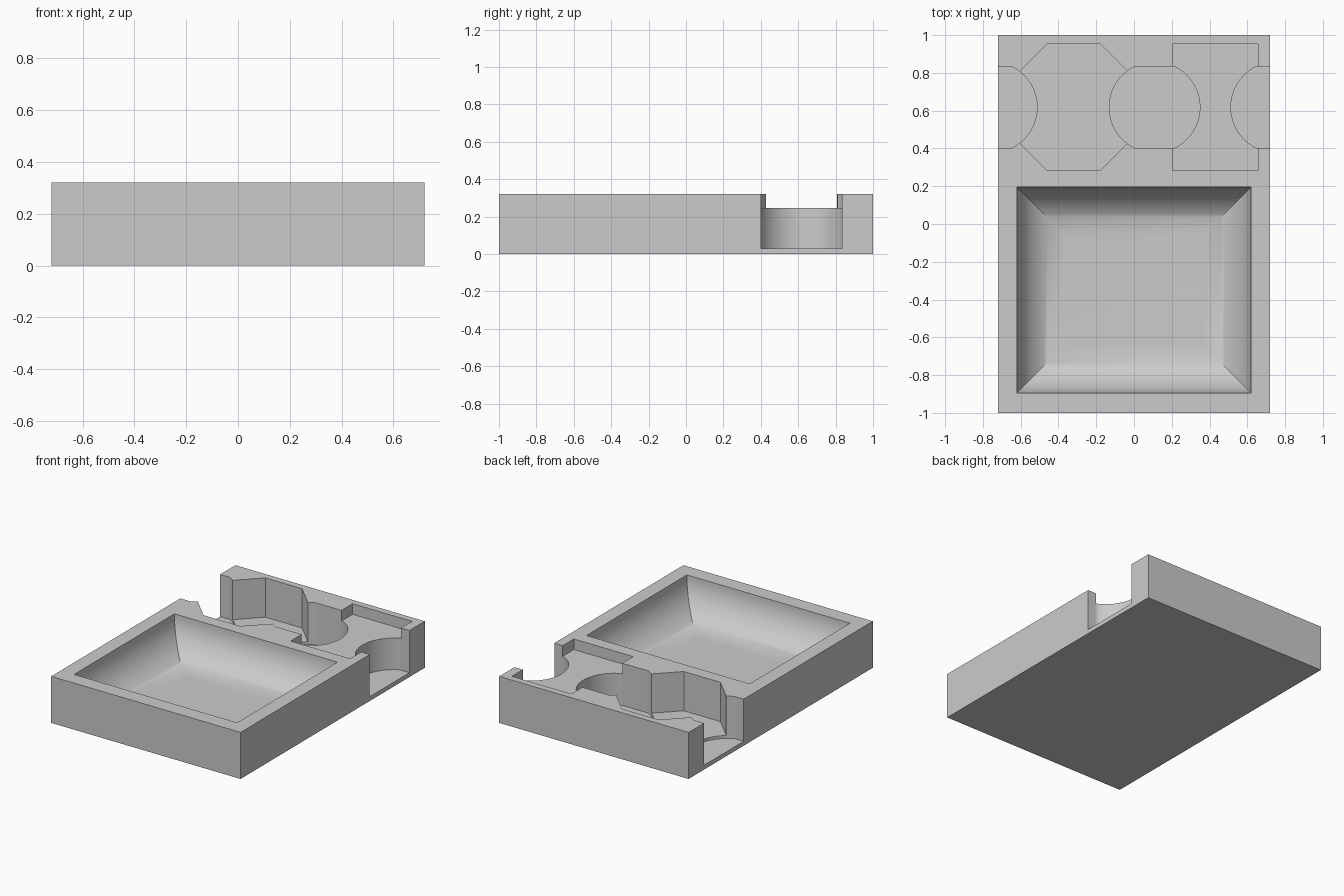
import bpy
import bmesh
from math import sin, cos, pi, radians

cube = bpy.data.objects.get("Cube")
if cube:
    bpy.data.objects.remove(cube, do_unlink=True)

TOP = 0.32      # height of the tray
ABOVE = 0.45    # cutters reach past the top
ROW_Y = 0.618   # centre line of the pocket row

grey = bpy.data.materials.new("plain grey")
grey.use_nodes = True
colour = (0.6, 0.6, 0.6, 1)
grey.diffuse_color = colour
grey.node_tree.nodes["Principled BSDF"].inputs["Base Color"].default_value = colour


def loft(name, rings):
    """Closed solid through a stack of matching rings, lowest first."""
    bm = bmesh.new()
    loops = [[bm.verts.new(p) for p in ring] for ring in rings]
    for low, high in zip(loops, loops[1:]):
        n = len(low)
        for i in range(n):
            j = (i + 1) % n
            bm.faces.new((low[i], low[j], high[j], high[i]))
    bm.faces.new(loops[0][::-1])
    bm.faces.new(loops[-1])
    bmesh.ops.recalc_face_normals(bm, faces=bm.faces)
    mesh = bpy.data.meshes.new(name)
    bm.to_mesh(mesh)
    bm.free()
    mesh.materials.append(grey)
    obj = bpy.data.objects.new(name, mesh)
    bpy.context.collection.objects.link(obj)
    return obj


def rect(x0, x1, y0, y1, z):
    return [(x0, y0, z), (x1, y0, z), (x1, y1, z), (x0, y1, z)]


def prism(name, outline, floor):
    return loft(name, [[(x, y, z) for x, y in outline] for z in (floor, ABOVE)])


def flattened_circle(x, r=0.24, flat=0.216, n=96):
    """Circle trimmed flat on its front and back."""
    pts = []
    for i in range(n):
        a = 2 * pi * i / n
        pts.append((x + r * cos(a), ROW_Y + max(-flat, min(flat, r * sin(a)))))
    return pts


# Solid tray block
tray = loft("tray", [rect(-0.72, 0.72, -1, 1, z) for z in (0, TOP)])

# Large scooped basin with rounded walls
R = 0.26
STEPS = 20
rings = []
for i in range(STEPS + 1):
    a = pi / 2 * i / STEPS
    d = R * (1 - sin(a))
    rings.append(rect(-0.62 + d, 0.62 - d, -0.895 + d, 0.195 - d, TOP - R * cos(a)))
rings.append(rect(-0.62, 0.62, -0.895, 0.195, ABOVE))
cutters = [loft("basin_cutter", rings)]

# Shallow square pocket
half = 0.336
cutters.append(loft("square_cutter", [
    rect(0.203, 0.656, ROW_Y - half, ROW_Y + half, z) for z in (0.247, ABOVE)]))

# Deep octagonal pocket
corner = half / cos(pi / 8)
octagon = [(-0.32 + corner * cos(pi / 8 + k * pi / 4),
            ROW_Y + corner * sin(pi / 8 + k * pi / 4)) for k in range(8)]
cutters.append(prism("octagon_cutter", octagon, 0.05))

# Round finger wells, the outer two open through the sides
for x in (-0.753, 0.109, 0.753):
    cutters.append(prism("finger_well_cutter", flattened_circle(x), 0.03))

# Carve the pockets
bpy.ops.object.select_all(action="DESELECT")
bpy.context.view_layer.objects.active = tray
tray.select_set(True)
for cutter in cutters:
    cutter.hide_render = True
    mod = tray.modifiers.new("carve", "BOOLEAN")
    mod.operation = "DIFFERENCE"
    mod.solver = "EXACT"
    mod.object = cutter
    bpy.ops.object.modifier_apply(modifier=mod.name)
    bpy.data.objects.remove(cutter, do_unlink=True)

bpy.ops.object.shade_smooth_by_angle(angle=radians(30))
